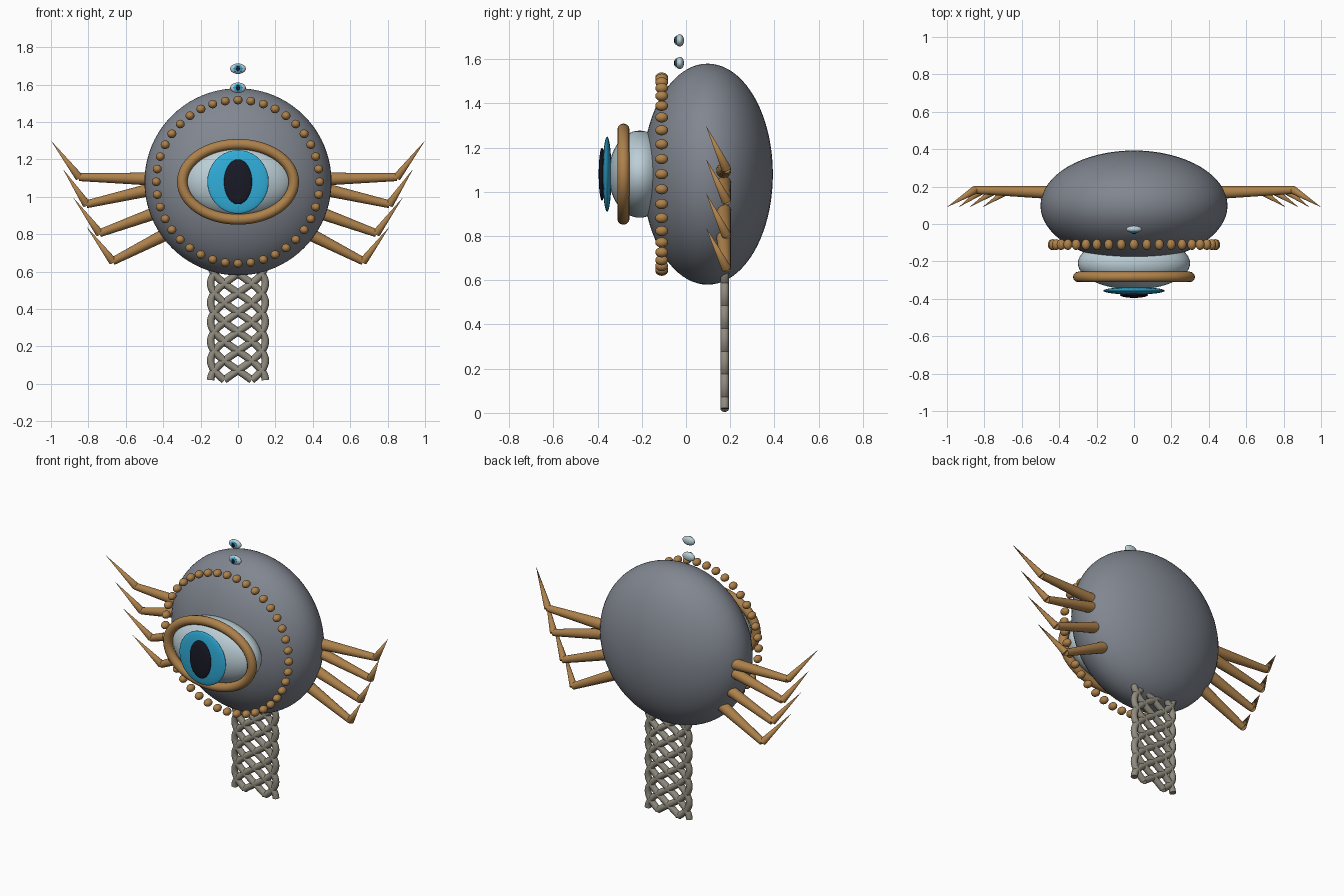
import bpy, math
from mathutils import Vector

if "Cube" in bpy.data.objects:
    bpy.data.objects.remove(bpy.data.objects["Cube"])


def material(name, rgb):
    m = bpy.data.materials.new(name)
    m.diffuse_color = (*rgb, 1)
    m.use_nodes = True
    m.node_tree.nodes["Principled BSDF"].inputs["Base Color"].default_value = m.diffuse_color
    return m


GREY = material("slate", (0.22, 0.24, 0.28))
WHITE = material("pale_blue", (0.50, 0.62, 0.67))
BLUE = material("iris_blue", (0.03, 0.42, 0.70))
DARK = material("pupil_dark", (0.01, 0.01, 0.02))
BROWN = material("bronze", (0.42, 0.22, 0.07))
STONE = material("stem_grey", (0.28, 0.26, 0.21))
CZ = 1.08


def finish(ob, name, mat):
    ob.name = name
    ob.data.materials.append(mat)
    bpy.context.view_layer.objects.active = ob
    ob.select_set(True)
    bpy.ops.object.shade_smooth_by_angle(angle=math.radians(40))
    ob.select_set(False)
    return ob


def ball(name, loc, radii, mat, seg=32, rings=20):
    bpy.ops.mesh.primitive_uv_sphere_add(segments=seg, ring_count=rings, location=loc)
    ob = bpy.context.object
    ob.scale = radii
    return finish(ob, name, mat)


def cone(name, a, b, r1, r2, mat):
    a, b = Vector(a), Vector(b)
    bpy.ops.mesh.primitive_cone_add(vertices=16, radius1=r1, radius2=r2,
                                    depth=(b - a).length, location=(a + b) / 2)
    ob = bpy.context.object
    ob.rotation_euler = (b - a).to_track_quat('Z', 'Y').to_euler()
    return finish(ob, name, mat)


def tube(name, pts, r, mat, cyclic=False):
    cu = bpy.data.curves.new(name, 'CURVE')
    cu.dimensions = '3D'
    cu.bevel_depth = r
    cu.bevel_resolution = 4
    cu.use_fill_caps = True
    sp = cu.splines.new('POLY')
    sp.points.add(len(pts) - 1)
    for p, co in zip(sp.points, pts):
        p.co = (*co, 1)
    sp.use_cyclic_u = cyclic
    sp.use_smooth = True
    ob = bpy.data.objects.new(name, cu)
    bpy.context.collection.objects.link(ob)
    cu.materials.append(mat)
    return ob


# body and main eye
ball("body", (0, 0.098, CZ), (0.5, 0.295, 0.5), GREY, 64, 40)
ball("eyeball", (0, -0.21, CZ), (0.30, 0.14, 0.197), WHITE, 48, 28)
ball("iris", (0, -0.357, CZ), (0.164, 0.02, 0.17), BLUE)
ball("pupil", (0, -0.38, CZ), (0.075, 0.015, 0.12), DARK)

# eyelid ring
N = 64
tube("eyelid_ring", [(0.298 * math.cos(2 * math.pi * i / N), -0.283,
                      CZ + 0.201 * math.sin(2 * math.pi * i / N)) for i in range(N)],
     0.028, BROWN, True)

# beads around the face
for i in range(40):
    a = 2 * math.pi * i / 40
    ball("bead", (0.437 * math.cos(a), -0.11, CZ + 0.437 * math.sin(a)),
         (0.024, 0.029, 0.023), BROWN, 16, 10)

# legs: root, knee, tip as (x, z)
legs = [((0.42, 1.094), (0.85, 1.105), (1.0, 1.30)),
        ((0.42, 1.049), (0.81, 0.96), (0.937, 1.15)),
        ((0.38, 0.936), (0.74, 0.805), (0.88, 0.995)),
        ((0.34, 0.823), (0.67, 0.655), (0.81, 0.84))]
for s in (-1, 1):
    for root, knee, tip in legs:
        k = (s * knee[0], 0.182, knee[1])
        cone("leg_upper", (s * root[0], 0.168, root[1]), k, 0.036, 0.021, BROWN)
        cone("leg_tip", k, (s * tip[0], 0.09, tip[1]), 0.022, 0.0, BROWN)

# woven stem, flat weave of six strands
Z0, Z1, STEPS = 0.02, 0.64, 48
for n in range(6):
    pts = []
    for i in range(STEPS + 1):
        t = i / STEPS
        a = math.radians(30 + 60 * n) + 2 * math.pi * t
        pts.append((0.146 * math.sin(a), 0.175, Z0 + (Z1 - Z0) * t))
    tube("stem_strand", pts, 0.02, STONE)

# two small eyes above the body
for z in (1.583, 1.685):
    ball("small_eyeball", (0, -0.028, z), (0.042, 0.019, 0.028), WHITE, 24, 14)
    ball("small_iris", (0, -0.045, z), (0.023, 0.005, 0.022), BLUE, 20, 10)
    ball("small_pupil", (0, -0.05, z), (0.010, 0.004, 0.015), DARK, 16, 8)
